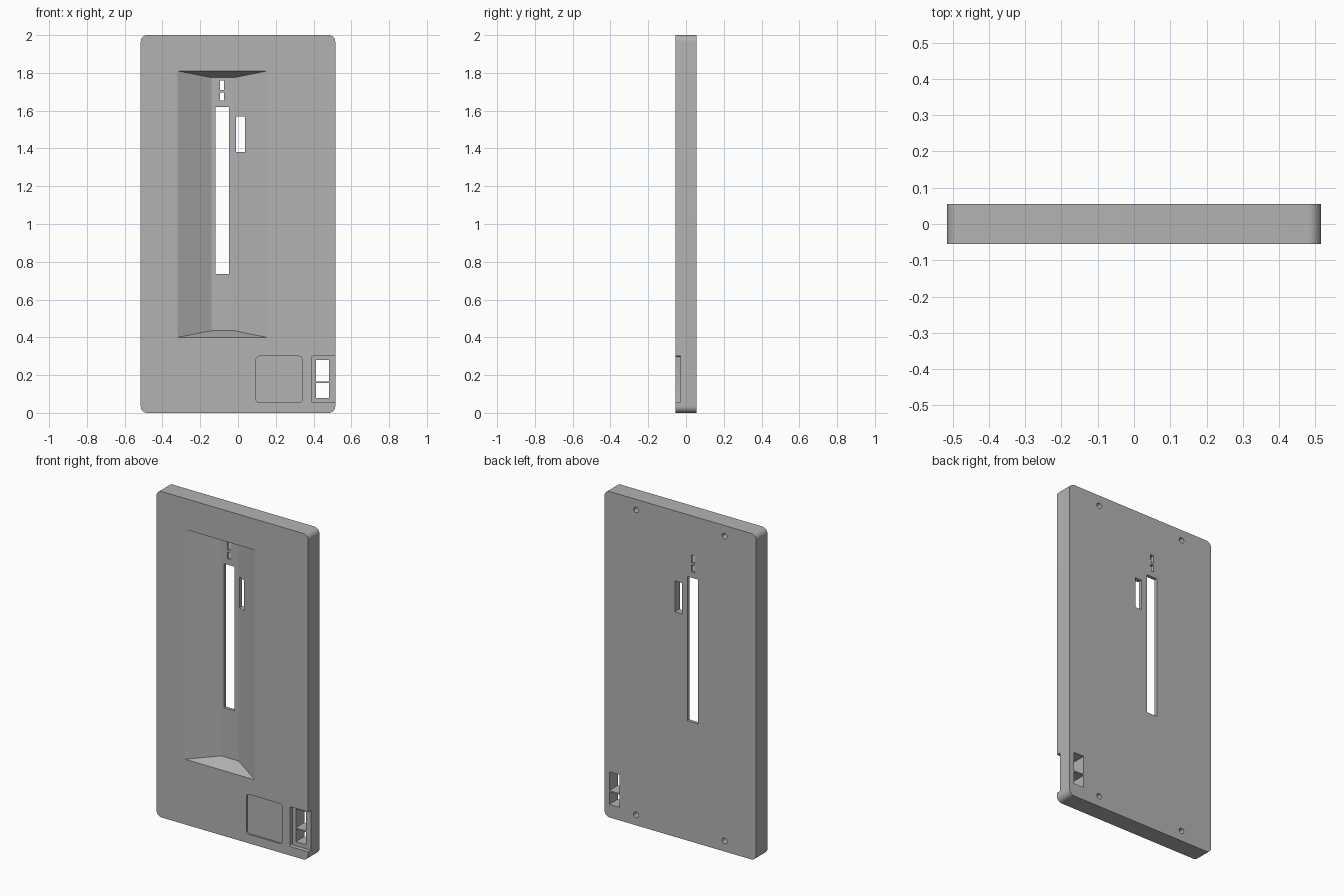
import bpy, bmesh, math
from mathutils import Matrix

if "Cube" in bpy.data.objects:
    bpy.data.objects.remove(bpy.data.objects["Cube"])

FRONT, BACK = -0.055, 0.055

grey = bpy.data.materials.new("panel grey")
grey.use_nodes = True
colour = (0.45, 0.45, 0.45, 1)
grey.diffuse_color = colour
grey.node_tree.nodes["Principled BSDF"].inputs["Base Color"].default_value = colour


def make_object(name, bm):
    bmesh.ops.recalc_face_normals(bm, faces=bm.faces)
    mesh = bpy.data.meshes.new(name)
    bm.to_mesh(mesh)
    bm.free()
    mesh.materials.append(grey)
    obj = bpy.data.objects.new(name, mesh)
    bpy.context.collection.objects.link(obj)
    return obj


def block(name, x0, x1, z0, z1, y0=-0.2, y1=0.2, radius=0, segments=6):
    """Box whose edges running front to back may be rounded."""
    bm = bmesh.new()
    bmesh.ops.create_cube(bm, size=1)
    for v in bm.verts:
        v.co.x = x1 if v.co.x > 0 else x0
        v.co.y = y1 if v.co.y > 0 else y0
        v.co.z = z1 if v.co.z > 0 else z0
    if radius:
        edges = [e for e in bm.edges if abs(e.verts[0].co.y - e.verts[1].co.y) > 1e-5]
        bmesh.ops.bevel(bm, geom=edges, offset=radius, segments=segments,
                        profile=0.5, affect='EDGES')
    return make_object(name, bm)


def tapered_recess(name, outer, inner, depth):
    """Frustum from an outer rectangle on the front to an inner one at depth."""
    bm = bmesh.new()
    over = 0.02
    rings = []
    for t in (-over / depth, 1):
        x0, x1, z0, z1 = [a + (b - a) * t for a, b in zip(outer, inner)]
        y = FRONT + depth * t
        rings.append([bm.verts.new((x, y, z)) for x, z in
                      ((x0, z0), (x1, z0), (x1, z1), (x0, z1))])
    bm.faces.new(rings[0])
    bm.faces.new(rings[1])
    for i in range(4):
        j = (i + 1) % 4
        bm.faces.new((rings[0][i], rings[0][j], rings[1][j], rings[1][i]))
    return make_object(name, bm)


def screw_hole(x, z):
    bm = bmesh.new()
    bmesh.ops.create_cone(bm, cap_ends=True, segments=24, radius1=0.017,
                          radius2=0.017, depth=0.1)
    bmesh.ops.rotate(bm, verts=bm.verts, matrix=Matrix.Rotation(math.pi / 2, 3, 'X'))
    bmesh.ops.translate(bm, verts=bm.verts, vec=(x, BACK, z))
    return make_object("screw_hole_cutter", bm)


# Main slab with rounded corners
panel = block("panel", -0.515, 0.515, 0, 2, FRONT, BACK, 0.035, 8)

cutters = [
    # Long sloped recess
    tapered_recess("recess_cutter", (-0.32, 0.153, 0.4, 1.81),
                   (-0.14, -0.02, 0.435, 1.775), 0.09),
    # Long slot, side slot and two small windows
    block("long_slot_cutter", -0.12, -0.048, 0.735, 1.62),
    block("side_slot_cutter", -0.01, 0.037, 1.38, 1.57),
    block("upper_window_cutter", -0.095, -0.075, 1.71, 1.76),
    block("lower_window_cutter", -0.095, -0.075, 1.655, 1.697),
    # Shallow label pocket
    block("label_pocket_cutter", 0.095, 0.34, 0.055, 0.3, -0.2, FRONT + 0.01, 0.018),
    # Corner notch open to the side, with two ports through it
    block("notch_cutter", 0.39, 0.6, 0.055, 0.3, -0.2, FRONT + 0.027, 0.008),
    block("upper_port_cutter", 0.412, 0.482, 0.165, 0.28),
    block("lower_port_cutter", 0.412, 0.482, 0.08, 0.157),
]
# Screw holes in the back
cutters += [screw_hole(x, z) for x in (-0.3, 0.3) for z in (0.065, 1.935)]

bpy.context.view_layer.objects.active = panel
for cutter in cutters:
    mod = panel.modifiers.new(cutter.name, 'BOOLEAN')
    mod.operation = 'DIFFERENCE'
    mod.solver = 'EXACT'
    mod.object = cutter
    bpy.ops.object.modifier_apply(modifier=mod.name)
    bpy.data.objects.remove(cutter)

bpy.ops.object.select_all(action='DESELECT')
panel.select_set(True)
bpy.ops.object.shade_smooth_by_angle(angle=math.radians(20))
